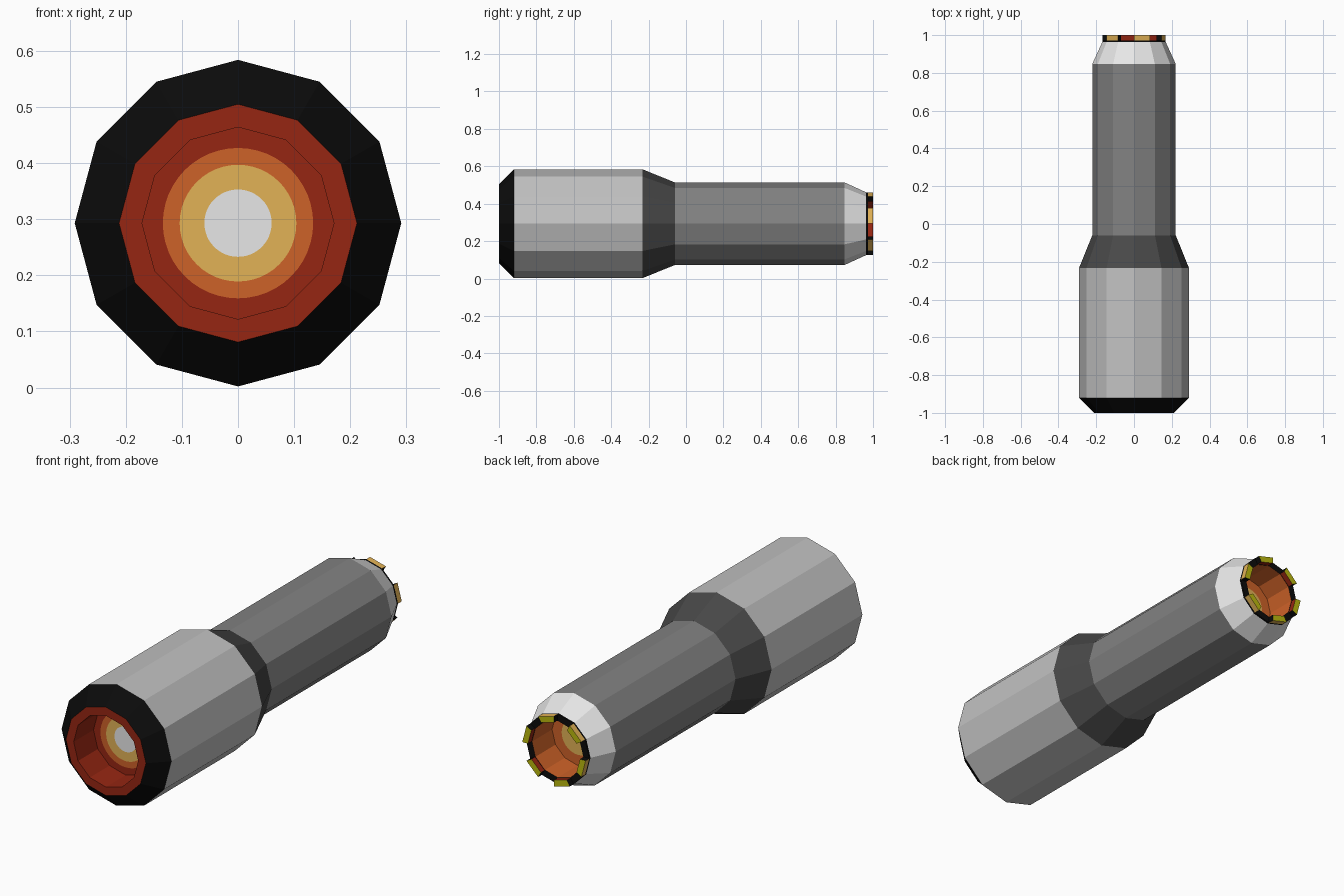
import bpy, bmesh, math
from mathutils import Vector

if "Cube" in bpy.data.objects:
    bpy.data.objects.remove(bpy.data.objects["Cube"])

CZ = 0.293          # height of the barrel axis
SIDES = 12


def srgb(r, g, b):
    def lin(c):
        c /= 255
        return c / 12.92 if c <= 0.04045 else ((c + 0.055) / 1.055) ** 2.4
    return (lin(r), lin(g), lin(b), 1)


COLOURS = {
    "light_grey": (194, 194, 194), "mid_grey": (130, 130, 130),
    "dark_grey": (72, 72, 72), "white": (234, 234, 234),
    "black": (11, 11, 11), "red": (150, 38, 18), "orange": (206, 98, 40),
    "amber": (226, 178, 86), "yellow": (188, 186, 14),
}
MATS = {}
for name, rgb in COLOURS.items():
    MATS[name] = bpy.data.materials.new(name)
    MATS[name].diffuse_color = srgb(*rgb)


def point(r, a, y):
    return Vector((r * math.sin(a), y, CZ + r * math.cos(a)))


def poly_radius(r, a):
    """Radius of the 12-sided outline at angle a (corner at the top)."""
    step = 2 * math.pi / SIDES
    return r * math.cos(step / 2) / math.cos(a % step - step / 2)


def finish(bm, name, colours):
    me = bpy.data.meshes.new(name)
    bm.to_mesh(me)
    bm.free()
    for c in colours:
        me.materials.append(MATS[c])
    ob = bpy.data.objects.new(name, me)
    bpy.context.collection.objects.link(ob)
    return ob


def loft(name, colour, profile):
    """12-sided shell through (y, radius) points; outside on the left of travel."""
    bm = bmesh.new()
    rings = [[bm.verts.new(point(r, 2 * math.pi * k / SIDES, y)) for k in range(SIDES)]
             for y, r in profile]
    for a, b in zip(rings, rings[1:]):
        for k in range(SIDES):
            n = (k + 1) % SIDES
            bm.faces.new((a[k], a[n], b[n], b[k]))
    return finish(bm, name, [colour])


def glow_disc(name, y, radii, colours, facing):
    """Flat disc of concentric colour rings, the outermost edge 12-sided."""
    seg = 48
    bm = bmesh.new()
    rings = []
    for i, r in enumerate(radii):
        ring = []
        for k in range(seg):
            a = 2 * math.pi * k / seg
            rr = poly_radius(r, a) if i == len(radii) - 1 else r
            ring.append(bm.verts.new(point(rr, a, y)))
        rings.append(ring)
    bm.faces.new(rings[0])
    for i, (a, b) in enumerate(zip(rings, rings[1:])):
        for k in range(seg):
            n = (k + 1) % seg
            bm.faces.new((a[k], a[n], b[n], b[k])).material_index = i + 1
    for f in bm.faces:
        f.normal_update()
        if f.normal.y * facing < 0:
            f.normal_flip()
    return finish(bm, name, colours)


# Front lens recess
glow_disc("front_lens", -0.85, [0.06, 0.104, 0.134, 0.171],
          ["white", "amber", "orange", "red"], -1)
loft("front_recess", "red", [(-0.85, 0.171), (-1.0, 0.171), (-1.0, 0.212)])

# Outer barrel, front to back
loft("front_bezel", "black", [(-1.0, 0.212), (-0.92, 0.291)])
loft("front_barrel", "light_grey", [(-0.92, 0.291), (-0.233, 0.291)])
loft("collar", "dark_grey", [(-0.233, 0.291), (-0.06, 0.221)])
loft("rear_barrel", "mid_grey", [(-0.06, 0.221), (0.847, 0.221)])
loft("tail_cone", "white", [(0.847, 0.221), (0.963, 0.168)])

# Rear opening
loft("tail_ring", "black", [(0.963, 0.168), (0.972, 0.168), (0.972, 0.136)])
loft("rear_bore", "orange", [(0.972, 0.136), (0.82, 0.136)])
glow_disc("rear_lens", 0.82, [0.085, 0.136], ["amber", "orange"], 1)

# Six tabs on every other side of the tail ring
bm = bmesh.new()
for k in range(0, SIDES, 2):
    a0, a1 = (2 * math.pi * j / SIDES for j in (k, k + 1))
    front, back = ([bm.verts.new(point(r, a, y))
                    for r, a in ((0.168, a0), (0.168, a1), (0.138, a1), (0.138, a0))]
                   for y in (0.971, 1.0))
    bm.faces.new(front)
    bm.faces.new(back[::-1])
    for i in range(4):
        n = (i + 1) % 4
        bm.faces.new((front[n], front[i], back[i], back[n]))
bmesh.ops.recalc_face_normals(bm, faces=bm.faces)
for f in bm.faces:
    c = f.calc_center_median() - Vector((0, 0, CZ))
    out = f.normal.dot(Vector((c.x, 0, c.z)).normalized())
    if f.normal.y > 0.5:
        f.material_index = 0
    elif out > 0.5:
        f.material_index = 1
    elif out < -0.5:
        f.material_index = 2
    else:
        f.material_index = 3
finish(bm, "tail_tabs", ["yellow", "amber", "red", "black"])

for m in bpy.data.materials:
    if m.users and not m.is_grease_pencil:
        m.use_nodes = True
        m.node_tree.nodes["Principled BSDF"].inputs["Base Color"].default_value = m.diffuse_color
